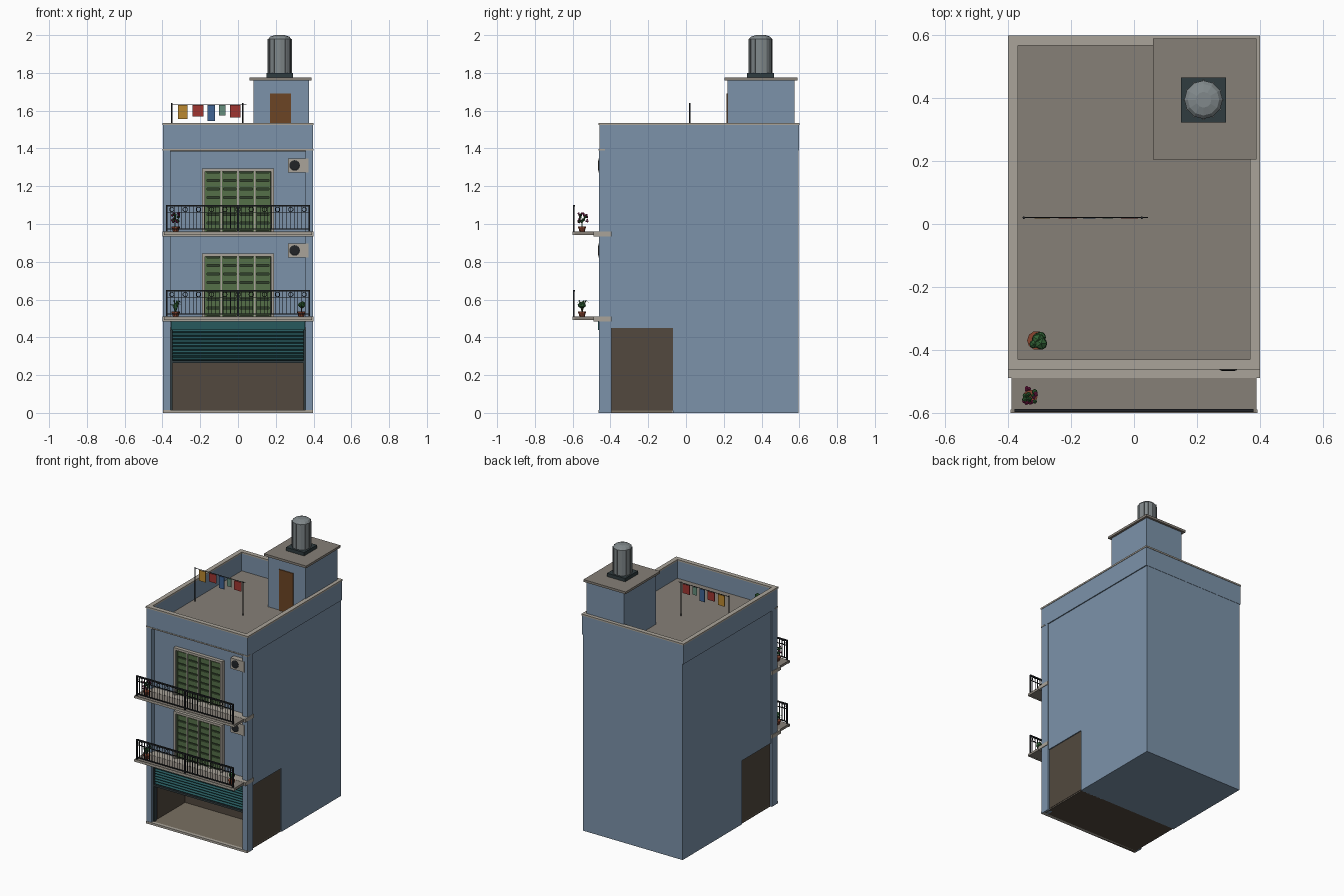
import bpy, bmesh, math, random
from mathutils import Vector, Matrix

if "Cube" in bpy.data.objects:
    bpy.data.objects.remove(bpy.data.objects["Cube"])
random.seed(4)


def mat(name, r, g, b):
    m = bpy.data.materials.new(name)
    m.diffuse_color = (r, g, b, 1)
    m.use_nodes = True
    m.node_tree.nodes["Principled BSDF"].inputs["Base Color"].default_value = m.diffuse_color
    return m


WALL = mat("blue_wall", .2, .29, .4)
TRIM = mat("pale_trim", .4, .37, .32)
ROOF = mat("roof_screed", .24, .215, .185)
SHOP = mat("shop_brown", .085, .066, .049)
FLOOR = mat("shop_floor", .19, .16, .12)
TEAL = mat("teal_metal", .02, .1, .11)
GREEN = mat("shutter_green", .09, .16, .065)
DARKGREEN = mat("shutter_gap", .03, .05, .025)
IRON = mat("black_iron", .015, .017, .02)
DOOR = mat("door_wood", .15, .06, .018)
STEEL = mat("tank_steel", .22, .25, .26)
BASE = mat("tank_base", .03, .045, .05)
CLAY = mat("clay", .25, .06, .03)
LEAF = mat("leaf", .03, .12, .035)
BLOOM = mat("bloom", .25, .015, .09)
ORANGE = mat("cloth_orange", .5, .25, .03)
RED = mat("cloth_red", .35, .035, .03)
BLUE = mat("cloth_blue", .05, .13, .3)
MINT = mat("cloth_mint", .13, .27, .2)


def finish(name, bm, m):
    me = bpy.data.meshes.new(name)
    bm.to_mesh(me)
    bm.free()
    me.materials.append(m)
    ob = bpy.data.objects.new(name, me)
    bpy.context.collection.objects.link(ob)
    return ob


def boxes(name, m, *dims):
    """One object of boxes, each (x0, x1, y0, y1, z0, z1)."""
    bm = bmesh.new()
    for x0, x1, y0, y1, z0, z1 in dims:
        c = Vector((x0 + x1, y0 + y1, z0 + z1)) / 2
        bmesh.ops.create_cube(bm, size=1, matrix=Matrix.Translation(c)
                              @ Matrix.Diagonal((x1 - x0, y1 - y0, z1 - z0, 1)))
    return finish(name, bm, m)


def lathe(name, m, c, n, *rings):
    """Stacked (radius, z) rings of n sides round c, capped."""
    bm = bmesh.new()
    loops = [[bm.verts.new((c[0] + r * math.cos(2 * math.pi * i / n),
                            c[1] + r * math.sin(2 * math.pi * i / n), z))
              for i in range(n)] for r, z in rings]
    for a, b in zip(loops, loops[1:]):
        for i in range(n):
            bm.faces.new((a[i], a[(i + 1) % n], b[(i + 1) % n], b[i]))
    bm.faces.new(loops[0][::-1])
    bm.faces.new(loops[-1])
    return finish(name, bm, m)


def array(ob, count, dx=0.0, dz=0.0):
    a = ob.modifiers.new("repeat", "ARRAY")
    a.count = count
    a.use_relative_offset = False
    a.use_constant_offset = True
    a.constant_offset_displace = (dx, 0, dz)


def blobs(name, m, c, spread, r, n, sub=1):
    bm = bmesh.new()
    for _ in range(n):
        p = Vector(c) + Vector([random.uniform(-s, s) for s in spread])
        bmesh.ops.create_icosphere(bm, subdivisions=sub, radius=r * random.uniform(.75, 1.1),
                                   matrix=Matrix.Translation(p))
    return finish(name, bm, m)


def pot(name, x, y, z, s=1.0):
    lathe(name, CLAY, (x, y), 10, (.015 * s, z), (.02 * s, z + .02 * s), (.023 * s, z + .02 * s),
          (.023 * s, z + .027 * s), (.018 * s, z + .027 * s))


# Main block: upper storeys over the open shop, solid rear
boxes("upper_walls", WALL, (-.39, .39, -.405, .595, .45, 1.39))
boxes("rear_walls", WALL, (-.39, .39, -.07, .595, 0, .45))
boxes("facade_panel", WALL, (-.36, .36, -.425, -.4, .48, 1.39))
boxes("front_pilasters", WALL, *[(min(s * .357, s * .396), max(s * .357, s * .396),
                                  -.46, -.395, 0, 1.39) for s in (-1, 1)])
# Shop interior
boxes("shop_walls", SHOP, (-.383, -.355, -.396, -.07, .012, .45), (.355, .383, -.396, -.07, .012, .45),
      (-.36, .36, -.085, -.069, .012, .45))
boxes("shop_ceiling", SHOP, (-.36, .36, -.42, -.08, .44, .451))
boxes("shop_floor", FLOOR, (-.38, .38, -.455, -.072, .002, .014))
boxes("shop_underside", SHOP, (-.384, .384, -.458, -.065, 0, .003))
boxes("threshold", TRIM, (-.396, .396, -.463, -.44, 0, .015))

# Rolling shutter: zigzag sheet, bottom bar, guides, housing
bm = bmesh.new()
prev = None
for i in range(19):
    z, y = .275 + i * .165 / 18, -.425 - .01 * (i % 2)
    row = [bm.verts.new((x, y, z)) for x in (-.352, .352)]
    if prev:
        bm.faces.new((prev[0], prev[1], row[1], row[0]))
    prev = row
finish("rolling_shutter", bm, TEAL)
boxes("shutter_bottom_bar", BASE, (-.352, .352, -.44, -.42, .264, .277))
boxes("shutter_guides", BASE, (-.358, -.348, -.442, -.415, .014, .44), (.348, .358, -.442, -.415, .014, .44))
boxes("shutter_housing", TEAL, (-.356, .356, -.465, -.4, .438, .487))

# Parapet with coping and roof deck
def frame(name, m, x0, x1, y0, y1, z0, z1, t):
    boxes(name, m, (x0, x1, y0, y0 + t, z0, z1), (x0, x1, y1 - t, y1, z0, z1),
          (x0, x0 + t, y0 + t, y1 - t, z0, z1), (x1 - t, x1, y0 + t, y1 - t, z0, z1))


frame("parapet", WALL, -.397, .397, -.459, .597, 1.388, 1.525, .027)
frame("parapet_coping", TRIM, -.4, .4, -.462, .6, 1.523, 1.534, .032)
boxes("parapet_band", TRIM, (-.399, .399, -.462, -.43, 1.388, 1.396))
boxes("roof_deck", ROOF, (-.38, .38, -.44, .58, 1.385, 1.4))

# Stair house, door, water tank
boxes("stair_house", WALL, (.082, .375, .22, .575, 1.395, 1.762))
boxes("stair_house_roof", ROOF, (.06, .39, .205, .59, 1.76, 1.776))
boxes("stair_house_door", DOOR, (.17, .28, .214, .225, 1.4, 1.69))
boxes("tank_base", BASE, (.15, .292, .323, .466, 1.775, 1.8))
T = (.221, .395)
lathe("water_tank", STEEL, T, 12, (.061, 1.8), (.061, 1.98), (.05, 1.992), (.025, 2), (.01, 2))
bm = bmesh.new()
for i in range(12):
    bmesh.ops.create_cube(bm, size=1, matrix=Matrix.Translation((*T, 0)) @ Matrix.Rotation(i * math.pi / 6, 4, 'Z')
                          @ Matrix.Translation((.061, 0, 1.89)) @ Matrix.Diagonal((.006, .006, .18, 1)))
finish("tank_ribs", bm, STEEL)

# Clothes line
for i, x in enumerate((-.35, .025)):
    lathe(f"line_pole_{i}", IRON, (x, .02), 6, (.004, 1.4), (.004, 1.64))
boxes("clothes_line", IRON, (-.355, .045, .0185, .0215, 1.633, 1.636))
for i, (x0, x1, z0, m) in enumerate(((-.317, -.267, 1.555, ORANGE), (-.24, -.182, 1.57, RED),
                                     (-.162, -.122, 1.545, BLUE), (-.1, -.066, 1.575, MINT),
                                     (-.042, .013, 1.565, RED))):
    boxes(f"cloth_{i}", m, (x0, x1, .018, .022, z0, 1.63))

# Each upper storey: balcony, railing, shuttered window, air conditioner
for k, z in enumerate((.51, .96)):
    n = ("lower", "upper")[k]
    boxes(n + "_balcony_slab", ROOF, (-.39, .39, -.6, -.42, z - .018, z - .001))
    boxes(n + "_balcony_moulding", TRIM, (-.4, .4, -.49, -.395, z - .025, z), (-.392, .392, -.601, -.59, z - .019, z - .004))
    boxes(n + "_rails", IRON, (-.38, .38, -.598, -.588, z + .132, z + .141),
          (-.38, .38, -.597, -.589, z + .01, z + .016), (-.38, .38, -.596, -.591, z + .1, z + .104))
    boxes(n + "_rail_posts", IRON, *[(x - .004, x + .004, -.598, -.589, z - .002, z + .135) for x in (-.376, 0, .376)])
    array(boxes(n + "_bars", IRON, (-.358, -.355, -.595, -.592, z + .012, z + .135)), 37, .0198)
    bpy.ops.mesh.primitive_torus_add(major_segments=12, minor_segments=4, major_radius=.012, minor_radius=.0018,
                                     location=(-.35, -.593, z + .117), rotation=(math.pi / 2, 0, 0))
    ring = bpy.context.object
    ring.name = n + "_railing_rings"
    ring.data.transform(Matrix.Rotation(math.pi / 2, 4, 'X'))
    ring.rotation_euler = (0, 0, 0)
    ring.data.materials.append(IRON)
    array(ring, 11, .07)

    h = z + .335
    boxes(n + "_window_frame", TRIM, (-.19, -.175, -.45, -.42, z, h), (.175, .19, -.45, -.42, z, h),
          (-.19, .19, -.45, -.42, h - .016, h))
    boxes(n + "_window_back", DARKGREEN, (-.178, .178, -.43, -.42, z, h - .01))
    boxes(n + "_window_mullions", TRIM, *[(x - .004, x + .004, -.445, -.425, z, h - .012) for x in (-.0875, 0, .0875)])
    for j in range(4):
        x = -.171 + j * .0875
        boxes(f"{n}_leaf_stiles_{j}", GREEN, (x - .004, x + .007, -.44, -.425, z, h - .014),
              (x + .073, x + .081, -.44, -.425, z, h - .014))
        slat = boxes(f"{n}_louvres_{j}", GREEN, (x, x + .077, -.438, -.428, z + .006, z + .04))
        array(slat, 7, 0, .045)

    c = z + .35
    boxes(n + "_air_conditioner", TRIM, (.265, .372, -.462, -.42, c - .038, c + .038))
    fan = lathe(n + "_fan_grille", IRON, (0, 0), 16, (.028, -.004), (.028, .002), (.02, .005))
    fan.rotation_euler = (math.pi / 2, 0, 0)
    fan.location = (.3, -.462, c)

# Spiky plant, lower left
pot("spiky_pot", -.33, -.55, .51)
bm = bmesh.new()
for i in range(12):
    a, reach, top = i * 2.4, random.uniform(.025, .05), random.uniform(.035, .065)
    d, s = Vector((math.cos(a), math.sin(a), 0)), Vector((-math.sin(a), math.cos(a), 0))
    o = Vector((-.33, -.55, .535))
    mid, tip = o + d * reach * .5 + Vector((0, 0, top)), o + d * reach + Vector((0, 0, top * .8))
    v = [bm.verts.new(p) for p in (o - s * .003, o + s * .003, mid + s * .004, mid - s * .004, tip)]
    bm.faces.new(v[:4])
    bm.faces.new((v[3], v[2], v[4]))
finish("spiky_leaves", bm, LEAF)

# Round bush, lower right
pot("bush_pot", .335, -.55, .51)
boxes("bush_stem", DOOR, (.333, .337, -.552, -.548, .53, .56))
blobs("bush_leaves", LEAF, (.335, -.55, .568), (.008, .008, .008), .017, 6)

# Flowering plant, upper left
pot("flower_pot", -.33, -.55, .96)
boxes("flower_stem", LEAF, (-.332, -.328, -.552, -.548, .98, 1.03))
blobs("flower_leaves", LEAF, (-.33, -.55, 1.03), (.018, .018, .018), .009, 9)
blobs("flower_blooms", BLOOM, (-.33, -.547, 1.032), (.022, .026, .024), .007, 16)

# Roof bush
pot("roof_pot", -.31, -.37, 1.4, 1.3)
blobs("roof_bush", LEAF, (-.31, -.37, 1.46), (.016, .012, .012), .02, 9)
